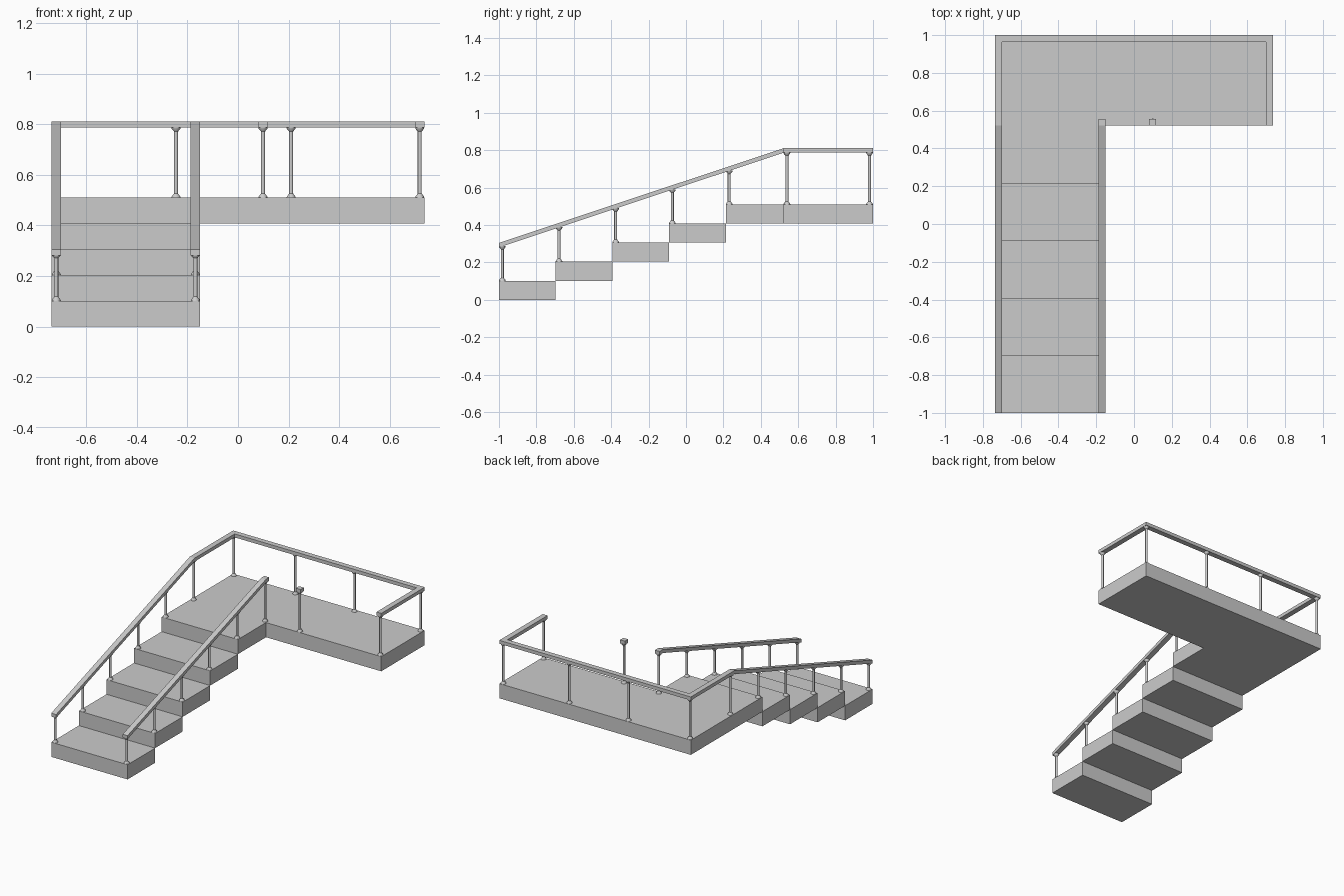
import bpy, bmesh
from mathutils import Vector

if "Cube" in bpy.data.objects:
    bpy.data.objects.remove(bpy.data.objects["Cube"])

XL, XR, XI = -0.737, 0.737, -0.15    # left edge, right edge, stair inner edge
STEP_Y = [-1, -0.697, -0.394, -0.091, 0.213]
RISE = 0.102
TOP = 0.51                           # landing height
W, T = 0.037, 0.024                  # rail width and thickness
RAIL_TOP = 0.811
CORNER_Y = 0.522


def finish(name, bm):
    bmesh.ops.recalc_face_normals(bm, faces=bm.faces)
    me = bpy.data.meshes.new(name)
    bm.to_mesh(me)
    bm.free()
    ob = bpy.data.objects.new(name, me)
    bpy.context.collection.objects.link(ob)
    return ob


def slab(name, outline, z0, z1):
    bm = bmesh.new()
    face = bm.faces.new([bm.verts.new((x, y, z0)) for x, y in outline])
    ext = bmesh.ops.extrude_face_region(bm, geom=[face])
    vs = [g for g in ext["geom"] if isinstance(g, bmesh.types.BMVert)]
    bmesh.ops.translate(bm, verts=vs, vec=(0, 0, z1 - z0))
    return finish(name, bm)


def rail(name, outer, inner):
    """Rectangular bar between two matching top-edge paths."""
    bm = bmesh.new()
    down = Vector((0, 0, -T))
    rings = []
    for a, b in zip(outer, inner):
        a, b = Vector(a), Vector(b)
        rings.append([bm.verts.new(p) for p in (a, b, b + down, a + down)])
    for r, s in zip(rings, rings[1:]):
        for i in range(4):
            j = (i + 1) % 4
            bm.faces.new((r[i], r[j], s[j], s[i]))
    bm.faces.new(rings[0])
    bm.faces.new(rings[-1])
    return finish(name, bm)


def rail_z(y):
    """Height of the rail top along the stair."""
    return min(RAIL_TOP, RAIL_TOP - (CORNER_Y - y) * 0.333)


def post(name, x, y, z0, z1, sides=12):
    """Round baluster with flared foot and head."""
    prof = [(0.018, z0), (0.017, z0 + 0.004), (0.008, z0 + 0.016),
            (0.008, z1 - 0.016), (0.017, z1 - 0.005), (0.018, z1 + 0.002)]
    bm = bmesh.new()
    prev = None
    for r, z in prof:
        c = bmesh.ops.create_circle(bm, segments=sides, radius=r, cap_ends=prev is None)
        ring = c["verts"]
        bmesh.ops.translate(bm, verts=ring, vec=(x, y, z))
        if prev:
            for i in range(sides):
                j = (i + 1) % sides
                bm.faces.new((prev[i], prev[j], ring[j], ring[i]))
        prev = ring
    bm.faces.new(prev)
    ob = finish(name, bm)
    for p in ob.data.polygons:
        p.use_smooth = len(p.vertices) == 4
    ob.data.set_sharp_from_angle(angle=0.6)


# Stair treads
for i in range(4):
    y0, y1 = STEP_Y[i], STEP_Y[i + 1]
    slab(f"step_{i + 1}", [(XL, y0), (XI, y0), (XI, y1), (XL, y1)],
         i * RISE, (i + 1) * RISE)

# L-shaped landing
slab("landing", [(XL, STEP_Y[4]), (XI, STEP_Y[4]), (XI, CORNER_Y), (XR, CORNER_Y),
                 (XR, 1), (XL, 1)], 4 * RISE, TOP)

# Long handrail: up the left side, along the back, down the right end
R = RAIL_TOP
rail("outer_handrail",
     [(XL, -1, rail_z(-1)), (XL, CORNER_Y, R), (XL, 1, R), (XR, 1, R), (XR, CORNER_Y, R)],
     [(XL + W, -1, rail_z(-1)), (XL + W, CORNER_Y, R), (XL + W, 1 - W, R),
      (XR - W, 1 - W, R), (XR - W, CORNER_Y, R)])

# Inner stair handrail with short level end
ys = [-1, CORNER_Y, CORNER_Y + 0.035]
rail("inner_handrail", [(XI, y, rail_z(y)) for y in ys], [(XI - W, y, rail_z(y)) for y in ys])

# Short rail cap on the free-standing front post
slab("post_cap", [(0.08, CORNER_Y), (0.117, CORNER_Y), (0.117, 0.557), (0.08, 0.557)], R - T, R)

# Stair posts on both sides
for side, x in (("left", XL + W / 2), ("right", XI - W / 2)):
    for i, y in enumerate([-0.982, -0.679, -0.376, -0.073, 0.231, 0.539]):
        post(f"{side}_stair_post_{i + 1}", x, y, min((i + 1) * RISE, TOP), rail_z(y) - T)

# Landing posts
for i, (x, y) in enumerate([(XL + W / 2, 0.981), (-0.245, 0.981), (0.21, 0.981),
                            (XR - W / 2, 0.981), (XR - W / 2, 0.54), (0.099, 0.54)]):
    post(f"landing_post_{i + 1}", x, y, TOP, R - T)
